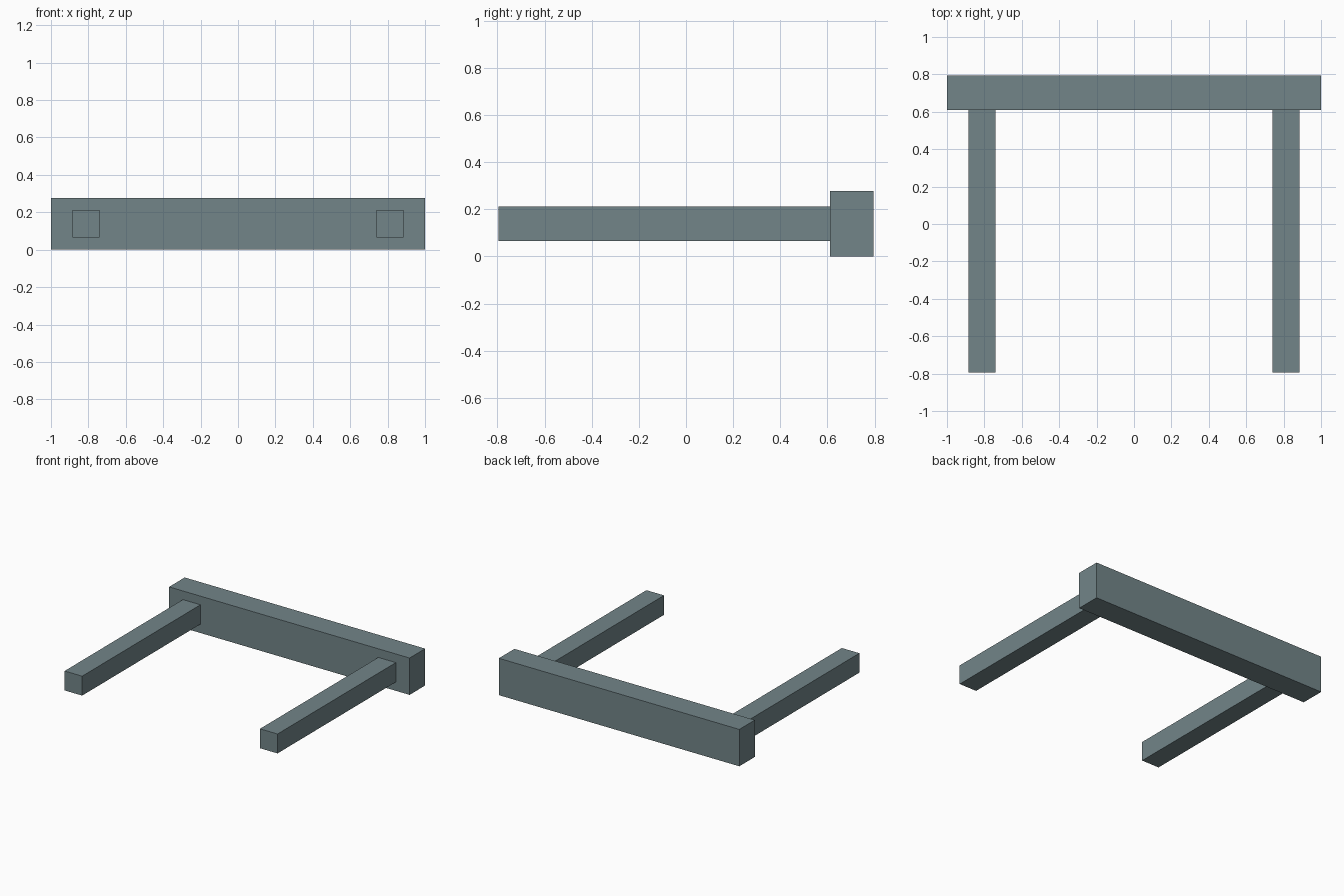
import bpy

if "Cube" in bpy.data.objects:
    bpy.data.objects.remove(bpy.data.objects["Cube"])

steel = bpy.data.materials.new("grey_steel")
steel.diffuse_color = (0.17, 0.235, 0.25, 1)
steel.use_nodes = True
steel.node_tree.nodes["Principled BSDF"].inputs["Base Color"].default_value = steel.diffuse_color


def box(name, low, high):
    """Axis-aligned box between two corners."""
    centre = [(a + b) / 2 for a, b in zip(low, high)]
    bpy.ops.mesh.primitive_cube_add(size=1, location=centre)
    ob = bpy.context.object
    ob.name = name
    ob.scale = [b - a for a, b in zip(low, high)]
    bpy.ops.object.transform_apply(location=False, rotation=False, scale=True)
    ob.data.materials.append(steel)
    return ob


# Wide beam across the back
box("back_beam", (-1, 0.61, 0), (1, 0.795, 0.277))

# Two square arms reaching forward from the beam
for side, x in (("left", -0.8125), ("right", 0.8125)):
    box(side + "_arm", (x - 0.073, -0.795, 0.066), (x + 0.073, 0.61, 0.212))
